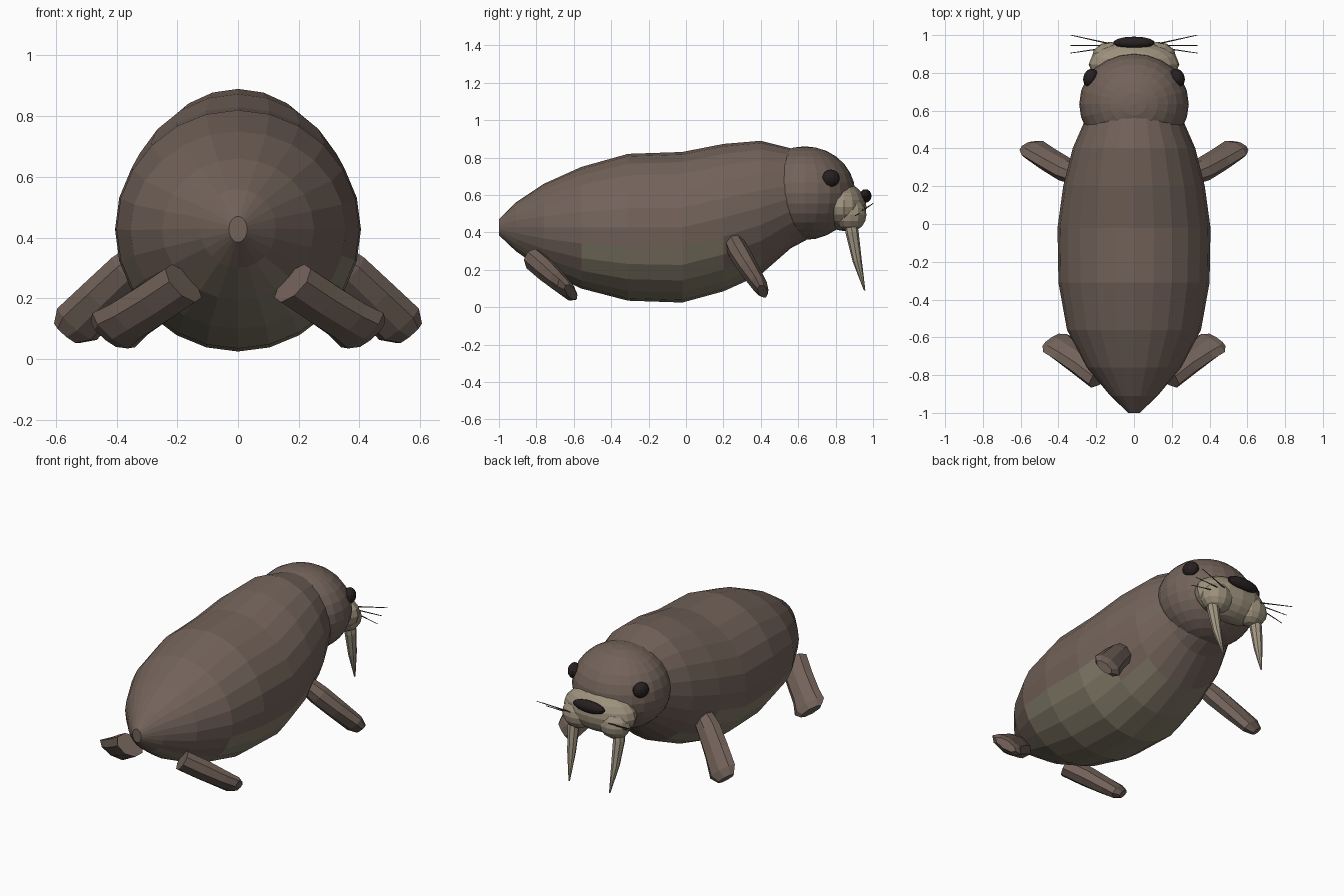
import bpy, bmesh, math
from mathutils import Vector, Matrix

old = bpy.data.objects.get("Cube")
if old:
    bpy.data.objects.remove(old, do_unlink=True)


def material(name, r, g, b):
    m = bpy.data.materials.new(name)
    m.use_nodes = True
    m.diffuse_color = (r, g, b, 1)
    bsdf = m.node_tree.nodes["Principled BSDF"]
    bsdf.inputs["Base Color"].default_value = (r, g, b, 1)
    bsdf.inputs["Roughness"].default_value = 0.8
    return m


HIDE = material("brown hide", 0.17, 0.124, 0.102)
BELLY = material("olive belly", 0.225, 0.195, 0.14)
MUZZLE = material("tan muzzle", 0.34, 0.285, 0.205)
IVORY = material("ivory tusk", 0.36, 0.31, 0.23)
DARK = material("dark eye and nose", 0.02, 0.014, 0.014)
WHISKER = material("whisker", 0.09, 0.075, 0.055)


def finish(name, bm, *mats):
    bmesh.ops.recalc_face_normals(bm, faces=bm.faces)
    me = bpy.data.meshes.new(name)
    bm.to_mesh(me)
    bm.free()
    for m in mats:
        me.materials.append(m)
    ob = bpy.data.objects.new(name, me)
    bpy.context.collection.objects.link(ob)
    return ob


def loft(rings, sides):
    """Skin rings given as (centre, half-axis u, half-axis v)."""
    bm = bmesh.new()
    loops = []
    for c, u, v in rings:
        angles = [math.tau * i / sides for i in range(sides)]
        loops.append([bm.verts.new(c + u * math.cos(a) + v * math.sin(a)) for a in angles])
    for a, b in zip(loops, loops[1:]):
        for i in range(sides):
            j = (i + 1) % sides
            bm.faces.new((a[i], a[j], b[j], b[i]))
    bm.faces.new(loops[0])
    bm.faces.new(loops[-1])
    return bm


def ellipsoid(name, mat, centre, radii, seg=16, rings=10, turn=0):
    bm = bmesh.new()
    mtx = Matrix.Translation(centre) @ Matrix.Rotation(turn, 4, "Z") @ Matrix.Diagonal((*radii, 1))
    bmesh.ops.create_uvsphere(bm, u_segments=seg, v_segments=rings, radius=1, matrix=mtx)
    return finish(name, bm, mat)


def limb(name, mat, points, wide, sizes, sides, s):
    """Tapered tube; sizes are (half width, half thickness) per point."""
    pts = [Vector(p) for p in points]
    d = (pts[-1] - pts[0]).normalized()
    w = Vector(wide)
    w = (w - d * w.dot(d)).normalized()
    t = d.cross(w)
    bm = loft([(p, w * a, t * b) for p, (a, b) in zip(pts, sizes)], sides)
    bmesh.ops.scale(bm, vec=(s, 1, 1), verts=bm.verts)
    return finish(name, bm, mat)


# Body: (y, half width, bottom, top)
profile = [
    (-1.0, 0.03, 0.385, 0.47), (-0.91, 0.125, 0.30, 0.56), (-0.76, 0.25, 0.195, 0.66),
    (-0.56, 0.355, 0.10, 0.75), (-0.31, 0.40, 0.035, 0.82), (-0.02, 0.405, 0.025, 0.83),
    (0.2, 0.375, 0.085, 0.873), (0.4, 0.325, 0.175, 0.89), (0.56, 0.255, 0.315, 0.85),
    (0.7, 0.19, 0.39, 0.77)]
bm = loft([(Vector((0, y, (lo + hi) / 2)), Vector((0, 0, lo - hi)) / 2, Vector((w, 0, 0)))
           for y, w, lo, hi in profile], 24)
body = finish("body", bm, HIDE, BELLY)


# Belly patch: faces within an angle of straight down, wider amidships
def belly_angle(y):
    if -0.56 < y < 0.2:
        return 75
    if -0.91 < y < -0.56:
        return 45
    return 60 if 0.2 < y < 0.4 else 0


for f in body.data.polygons:
    c = f.center
    angle = math.degrees(math.atan2(abs(c.x), 0.43 - c.z))
    f.material_index = int(angle < belly_angle(c.y))

# Head
ellipsoid("head", HIDE, (0, 0.635, 0.61), (0.29, 0.27, 0.25), 24, 14)
ellipsoid("muzzle", MUZZLE, (0, 0.845, 0.535), (0.24, 0.12, 0.128), 16, 10)
ellipsoid("nose", DARK, (0, 0.96, 0.595), (0.11, 0.032, 0.036), 14, 8)

for side, s in (("left", 1), ("right", -1)):
    ellipsoid(side + "_eye", DARK, (s * 0.23, 0.775, 0.69), (0.038, 0.05, 0.046), 12, 8, s * 0.4)
    ellipsoid(side + "_whisker_pad", MUZZLE, (s * 0.125, 0.88, 0.495), (0.1, 0.085, 0.09), 12, 8)

    # Tusk
    limb(side + "_tusk", IVORY,
         [(0.15, 0.875, 0.5), (0.158, 0.888, 0.4), (0.152, 0.915, 0.25), (0.14, 0.955, 0.09)],
         (0, 1, 0), [(0.033, 0.033), (0.035, 0.035), (0.025, 0.025), (0.004, 0.004)], 8, s)

    # Whiskers
    for i, (y, z) in enumerate([(1.0, 0.555), (0.945, 0.525), (0.905, 0.49)]):
        limb(f"{side}_whisker_{i + 1}", WHISKER,
             [(0.13, 0.955 - 0.01 * i, 0.525 - 0.01 * i), (0.335, y, z)],
             (0, 0, 1), [(0.004, 0.004), (0.002, 0.002)], 5, s)

    # Front flipper
    limb(side + "_front_flipper", HIDE,
         [(0.28, 0.25, 0.36), (0.36, 0.285, 0.29), (0.45, 0.34, 0.2),
          (0.53, 0.395, 0.115), (0.565, 0.41, 0.085)],
         (-0.74, 0.32, -0.59),
         [(0.06, 0.05), (0.075, 0.058), (0.08, 0.052), (0.088, 0.042), (0.055, 0.025)], 8, s)

    # Rear flipper
    limb(side + "_rear_flipper", HIDE,
         [(0.18, -0.81, 0.25), (0.27, -0.74, 0.19), (0.36, -0.675, 0.13),
          (0.41, -0.635, 0.095), (0.435, -0.615, 0.08)],
         (0.67, -0.39, 0.51),
         [(0.085, 0.06), (0.085, 0.06), (0.088, 0.05), (0.1, 0.042), (0.07, 0.025)], 8, s)
